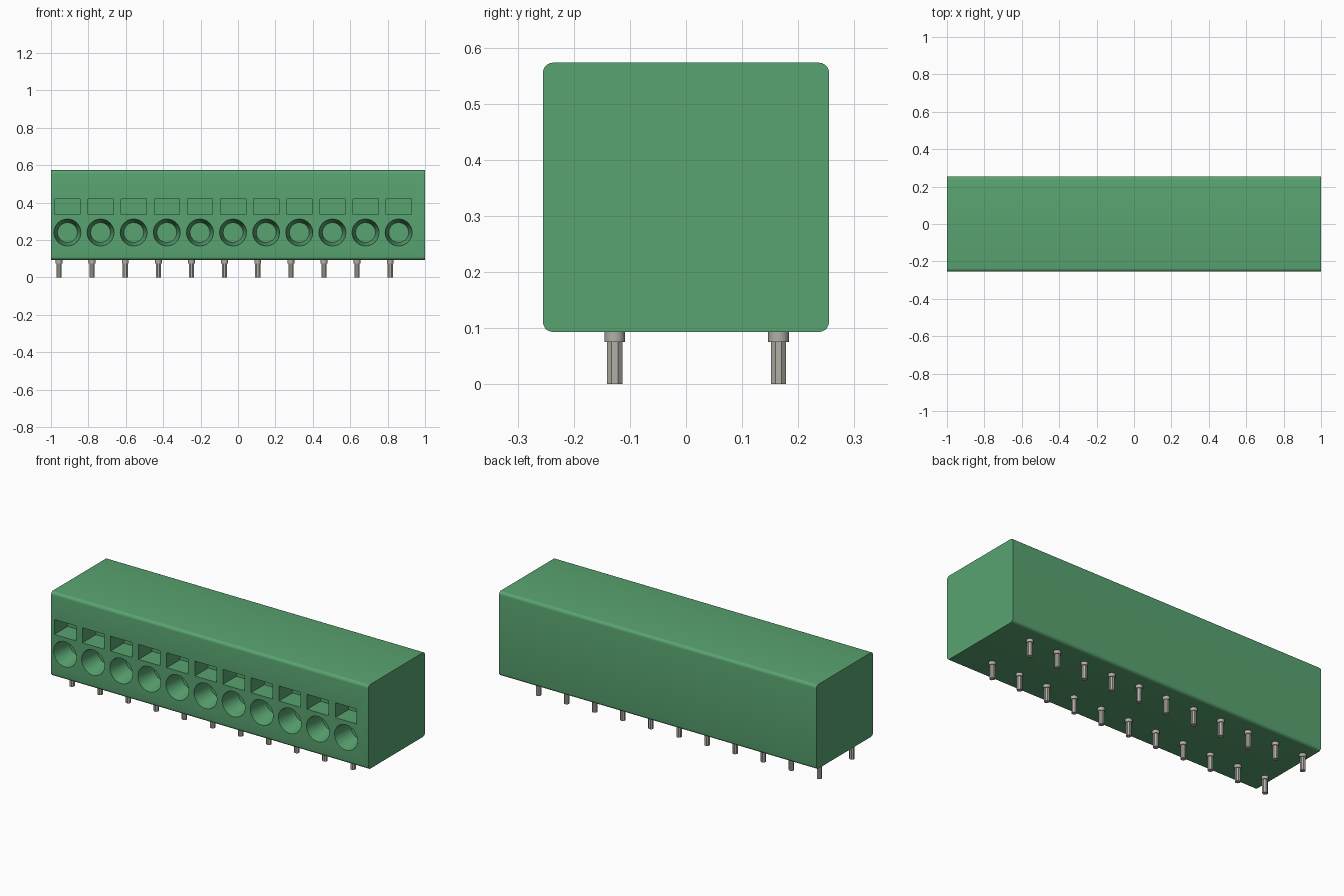
import bpy, bmesh, math
from mathutils import Matrix

cube = bpy.data.objects.get("Cube")
if cube:
    bpy.data.objects.remove(cube)

COUNT, PITCH = 11, 0.1771


def material(name, rgb):
    m = bpy.data.materials.new(name)
    m.use_nodes = True
    m.diffuse_color = (*rgb, 1)
    m.node_tree.nodes["Principled BSDF"].inputs["Base Color"].default_value = (*rgb, 1)
    return m


def make_object(name, bm, mat):
    mesh = bpy.data.meshes.new(name)
    bmesh.ops.recalc_face_normals(bm, faces=bm.faces)
    bm.to_mesh(mesh)
    bm.free()
    mesh.materials.append(mat)
    obj = bpy.data.objects.new(name, mesh)
    bpy.context.collection.objects.link(obj)
    return obj


def smooth(obj, angle=30):
    bpy.ops.object.select_all(action='DESELECT')
    obj.select_set(True)
    bpy.context.view_layer.objects.active = obj
    bpy.ops.object.shade_smooth_by_angle(angle=math.radians(angle))


def add_box(bm, x0, x1, y0, y1, z0, z1):
    mat = Matrix.Translation(((x0 + x1) / 2, (y0 + y1) / 2, (z0 + z1) / 2)) @ \
        Matrix.Diagonal((x1 - x0, y1 - y0, z1 - z0, 1))
    return bmesh.ops.create_cube(bm, size=1, matrix=mat)


green = material("terminal green", (0.10, 0.37, 0.165))
metal = material("tinned metal", (0.45, 0.43, 0.39))

# Housing: a long block with its four lengthwise edges rounded
bm = bmesh.new()
add_box(bm, -1, 1, -0.255, 0.255, 0.093, 0.573)
long_edges = [e for e in bm.edges if abs(e.verts[0].co.x - e.verts[1].co.x) > 1]
bmesh.ops.bevel(bm, geom=long_edges, offset=0.018, segments=5, profile=0.5, affect='EDGES')
housing = make_object("housing", bm, green)

# Cutter: tapered wire entries and rectangular release slots
bm = bmesh.new()
FRONT, DEPTH, LEAD = -0.255, 0.12, 0.02
for i in range(COUNT):
    x = -0.912 + i * PITCH
    slope = (0.072 - 0.053) / DEPTH
    entry = Matrix.Translation((x, FRONT + (DEPTH - LEAD) / 2, 0.24)) @ \
        Matrix.Rotation(-math.pi / 2, 4, 'X')
    bmesh.ops.create_cone(bm, cap_ends=True, segments=32, radius1=0.072 + slope * LEAD,
                          radius2=0.053, depth=DEPTH + LEAD, matrix=entry)
    add_box(bm, x - 0.067, x + 0.068, FRONT - LEAD, FRONT + DEPTH, 0.335, 0.42)
cutter = make_object("opening_cutter", bm, green)
cutter.hide_render = True

cut = housing.modifiers.new("openings", 'BOOLEAN')
cut.operation = 'DIFFERENCE'
cut.solver = 'EXACT'
cut.object = cutter
bpy.ops.object.select_all(action='DESELECT')
housing.select_set(True)
bpy.context.view_layer.objects.active = housing
bpy.ops.object.modifier_apply(modifier=cut.name)
bpy.data.objects.remove(cutter)
smooth(housing)

# Two rows of solder pins, each an octagonal leg under a round collar
for row, y in (("front", -0.127), ("back", 0.165)):
    legs, collars = bmesh.new(), bmesh.new()
    for i in range(COUNT):
        x = -0.957 + i * PITCH
        turn = Matrix.Rotation(math.pi / 8, 4, 'Z')
        bmesh.ops.create_cone(legs, cap_ends=True, segments=8, radius1=0.0145, radius2=0.0145,
                              depth=0.08, matrix=Matrix.Translation((x, y, 0.04)) @ turn)
        bmesh.ops.create_cone(collars, cap_ends=True, segments=16, radius1=0.0185, radius2=0.0185,
                              depth=0.02, matrix=Matrix.Translation((x, y, 0.085)))
    make_object(row + "_pin_legs", legs, metal)
    smooth(make_object(row + "_pin_collars", collars, metal))
